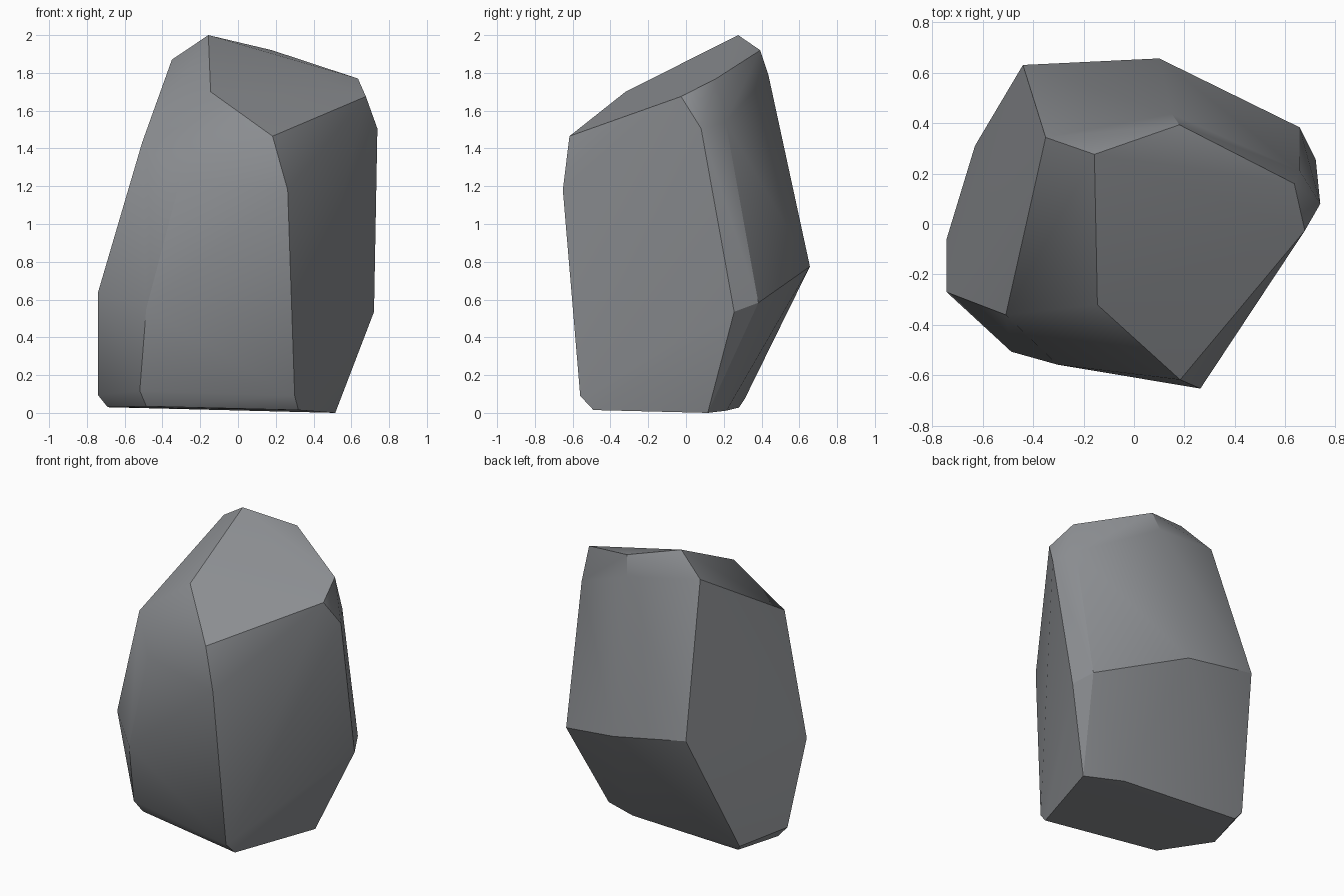
import bpy, bmesh, math

if "Cube" in bpy.data.objects:
    bpy.data.objects.remove(bpy.data.objects["Cube"])

# Corner points of the chipped boulder, grouped by height
crown = [(-.157, .276, 2.0), (-.35, .343, 1.87), (.18, .393, 1.92), (.15, .436, 1.79),
         (.635, .16, 1.77), (.677, -.026, 1.675), (-.145, -.32, 1.70)]
shoulder = [(.183, -.617, 1.465), (.263, -.652, 1.18), (-.304, -.557, 1.24),
            (-.508, -.36, 1.43), (.738, .08, 1.505), (.657, .21, 1.54)]
waist = [(-.44, .63, .875), (.10, .656, .775), (.656, .383, .583), (.72, .255, .535),
         (-.742, -.27, .635), (-.486, -.506, .55)]
foot = [(-.742, -.058, .095), (-.63, .31, .072), (-.52, -.404, .117), (.30, -.56, .09),
        (-.69, -.03, .03), (-.598, .28, .028), (-.485, -.355, .035), (.32, -.49, .015),
        (.515, .115, 0), (.26, .215, .012)]

# Rock body: convex hull of the corners
bm = bmesh.new()
for p in crown + shoulder + waist + foot:
    bm.verts.new(p)
hull = bmesh.ops.convex_hull(bm, input=bm.verts[:])
loose = [v for v in bm.verts if not v.link_faces]
bmesh.ops.delete(bm, geom=loose, context='VERTS')
bmesh.ops.recalc_face_normals(bm, faces=bm.faces[:])
mesh = bpy.data.meshes.new("rock")
bm.to_mesh(mesh)
bm.free()
rock = bpy.data.objects.new("rock", mesh)
bpy.context.collection.objects.link(rock)

# Stone colour
stone = bpy.data.materials.new("grey_stone")
stone.diffuse_color = (.26, .27, .285, 1)
stone.use_nodes = True
stone.node_tree.nodes["Principled BSDF"].inputs["Base Color"].default_value = stone.diffuse_color
mesh.materials.append(stone)

# Soft shading inside each facet, sharp edges between facets
bpy.context.view_layer.objects.active = rock
rock.select_set(True)
bpy.ops.object.shade_smooth_by_angle(angle=math.radians(30))
